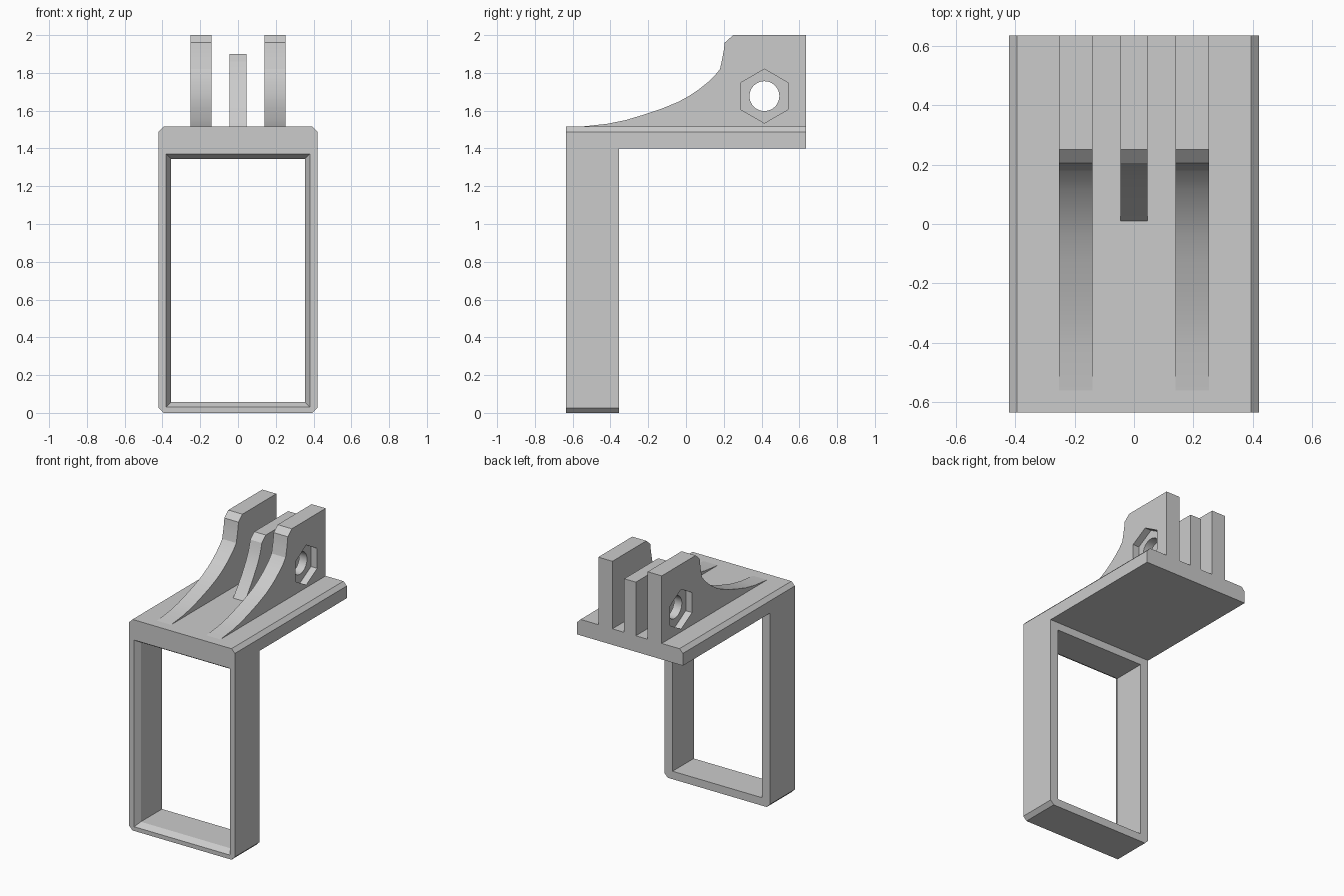
import bpy
import bmesh
from math import radians, sin, cos, tau
from mathutils import Vector

cube = bpy.data.objects.get("Cube")
if cube:
    bpy.data.objects.remove(cube, do_unlink=True)

grey = bpy.data.materials.new("light_grey_plastic")
grey.use_nodes = True
COLOUR = (0.6, 0.6, 0.6, 1)
grey.diffuse_color = COLOUR
grey.node_tree.nodes["Principled BSDF"].inputs["Base Color"].default_value = COLOUR

AXES = {"x": lambda p, d: Vector((d, p[0], p[1])),
        "y": lambda p, d: Vector((p[0], d, p[1]))}


def loft(name, axis, sections):
    """Solid through matching outlines, each given as (depth, points)."""
    bm = bmesh.new()
    rings = [[bm.verts.new(AXES[axis](p, depth)) for p in points]
             for depth, points in sections]
    for a, b in zip(rings, rings[1:]):
        for i in range(len(a)):
            j = (i + 1) % len(a)
            bm.faces.new((a[i], a[j], b[j], b[i]))
    bm.faces.new(rings[0])
    bm.faces.new(rings[-1])
    bmesh.ops.recalc_face_normals(bm, faces=bm.faces)
    mesh = bpy.data.meshes.new(name)
    bm.to_mesh(mesh)
    bm.free()
    obj = bpy.data.objects.new(name, mesh)
    bpy.context.collection.objects.link(obj)
    mesh.materials.append(grey)
    return obj


def select(obj):
    bpy.ops.object.select_all(action="DESELECT")
    obj.select_set(True)
    bpy.context.view_layer.objects.active = obj


def cut(obj, cutter):
    cutter.hide_render = True
    mod = obj.modifiers.new("cut", "BOOLEAN")
    mod.operation = "DIFFERENCE"
    mod.solver = "EXACT"
    mod.object = cutter
    select(obj)
    bpy.ops.object.modifier_apply(modifier=mod.name)
    bpy.data.objects.remove(cutter, do_unlink=True)


def rect(w, low, high):
    return [(-w, low), (w, low), (w, high), (-w, high)]


def polygon(sides, radius, centre):
    return [(centre[0] + radius * sin(tau * i / sides),
             centre[1] + radius * cos(tau * i / sides)) for i in range(sides)]


W, C = 0.42, 0.027            # half width and corner chamfer
FRONT, FRAME_BACK, BACK = -0.635, -0.355, 0.635
DECK = 1.515                  # top of the plate
PIVOT = (0.415, 1.677)

# Upright frame with chamfered corners and a bevelled opening
outline = [(C - W, 0), (W - C, 0), (W, C), (W, DECK - C),
           (W - C, DECK), (C - W, DECK), (-W, DECK - C), (-W, C)]
frame = loft("upright_frame", "y", [(FRONT, outline), (FRAME_BACK, outline)])
wide, narrow = rect(0.38, 0.03, 1.37), rect(0.355, 0.057, 1.345)
cut(frame, loft("opening_cutter", "y", [(FRONT - 0.1, wide), (FRONT, wide),
                                        (FRONT + 0.04, narrow), (0, narrow)]))

# Plate reaching back from the top of the frame
plate_outline = [(-W, 1.4), (W, 1.4), (W, DECK - C), (W - C, DECK),
                 (C - W, DECK), (-W, DECK - C)]
loft("top_plate", "y", [(FRAME_BACK, plate_outline), (BACK, plate_outline)])

# Side profiles of the mounting fins
outer_profile = [(-0.56, DECK), (-0.42, 1.53), (-0.32, 1.55), (-0.23, 1.577),
                 (-0.13, 1.61), (-0.04, 1.647), (0.02, 1.68), (0.07, 1.714),
                 (0.115, 1.75), (0.15, 1.783), (0.18, 1.82), (0.193, 1.88),
                 (0.2, 1.92), (0.205, 1.96), (0.25, 2), (BACK, 2), (BACK, DECK)]
middle_profile = [(0.01, DECK), (0.06, 1.577), (0.11, 1.65), (0.155, 1.725),
                  (0.185, 1.79), (0.205, 1.86), (0.25, 1.9), (BACK, 1.9),
                  (BACK, DECK)]


def fin(name, profile, x0, x1):
    obj = loft(name, "x", [(x0, profile), (x1, profile)])
    hole = polygon(48, 0.079, PIVOT)
    cut(obj, loft("hole_cutter", "x", [(x0 - 0.1, hole), (x1 + 0.1, hole)]))
    return obj


# Outer fins have a hexagonal nut recess on the outside
fins = [fin("middle_fin", middle_profile, -0.046, 0.046)]
for side, label in ((1, "left"), (-1, "right")):
    x0, x1 = sorted((side * 0.14, side * 0.252))
    obj = fin(label + "_fin", outer_profile, x0, x1)
    hexagon = polygon(6, 0.143, PIVOT)
    cut(obj, loft("nut_cutter", "x", [(side * 0.202, hexagon),
                                      (side * 0.35, hexagon)]))
    fins.append(obj)

for obj in fins:
    select(obj)
    bpy.ops.object.shade_smooth_by_angle(angle=radians(25))
